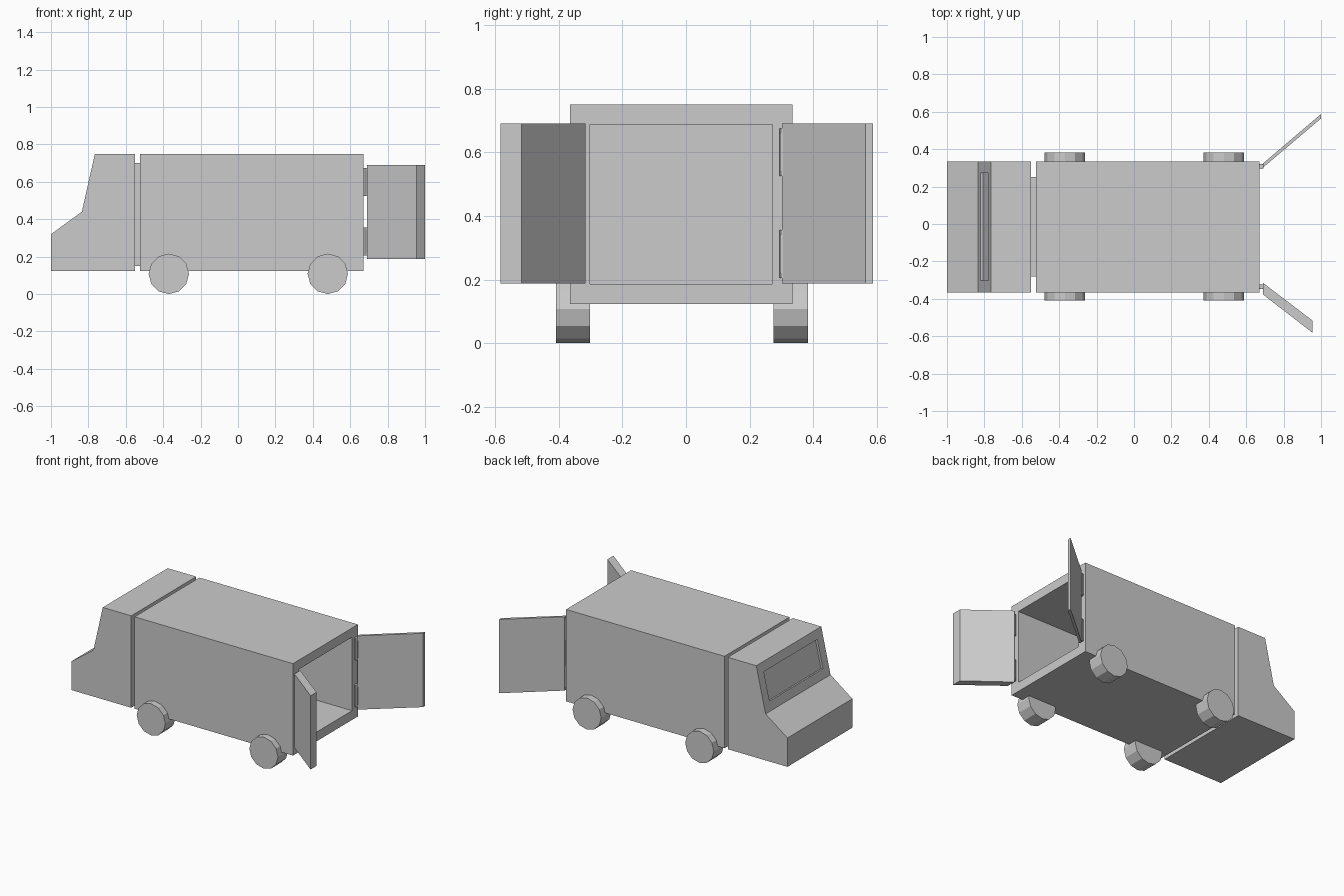
import bpy, bmesh, math
from mathutils import Vector

if "Cube" in bpy.data.objects:
    bpy.data.objects.remove(bpy.data.objects["Cube"])

Y0, Y1 = -0.365, 0.335      # body sides
Z0, Z1 = 0.123, 0.75        # body underside and roof


def finish(bm, name):
    mesh = bpy.data.meshes.new(name)
    bm.to_mesh(mesh)
    bm.free()
    obj = bpy.data.objects.new(name, mesh)
    bpy.context.collection.objects.link(obj)
    return obj


def prism(points, direction):
    """Extrude a closed 3D outline along a vector."""
    bm = bmesh.new()
    face = bm.faces.new([bm.verts.new(p) for p in points])
    ext = bmesh.ops.extrude_face_region(bm, geom=[face])
    verts = [g for g in ext["geom"] if isinstance(g, bmesh.types.BMVert)]
    bmesh.ops.translate(bm, verts=verts, vec=direction)
    bmesh.ops.recalc_face_normals(bm, faces=bm.faces)
    return bm


def box(x0, x1, y0, y1, z0, z1):
    return prism([(x0, y0, z0), (x1, y0, z0), (x1, y1, z0), (x0, y1, z0)], (0, 0, z1 - z0))


def recess(bm, centre, border, depth):
    """Inset the face nearest a point and push it inwards."""
    face = min(bm.faces, key=lambda f: (f.calc_center_median() - Vector(centre)).length)
    bmesh.ops.inset_region(bm, faces=[face], thickness=border, use_even_offset=True)
    normal = face.normal.copy()
    inner = bmesh.ops.extrude_discrete_faces(bm, faces=[face])["faces"][0]
    bmesh.ops.translate(bm, verts=inner.verts, vec=-normal * depth)


def cylinder(name, centre, radius, depth, sides, axis):
    bm = bmesh.new()
    bmesh.ops.create_cone(bm, cap_ends=True, segments=sides, radius1=radius,
                          radius2=radius, depth=depth)
    obj = finish(bm, name)
    obj.location = centre
    if axis == "Y":
        obj.rotation_euler.x = math.pi / 2
    return obj


# Cab with sloped bonnet and recessed windscreen
profile = [(-1, Z0), (-0.55, Z0), (-0.55, Z1), (-0.765, Z1), (-0.835, 0.44), (-1, 0.32)]
cab = prism([(x, Y0, z) for x, z in profile], (0, Y1 - Y0, 0))
recess(cab, (-0.80, (Y0 + Y1) / 2, 0.595), 0.062, 0.015)
finish(cab, "cab")

# Hollow cargo box, open at the rear
cargo = box(-0.525, 0.67, Y0, Y1, Z0, Z1)
recess(cargo, (0.67, (Y0 + Y1) / 2, (Z0 + Z1) / 2), 0.063, 1.13)
finish(cargo, "cargo_box")

# Link between cab and cargo box
finish(box(-0.555, -0.52, -0.28, 0.25, 0.15, 0.70), "cab_link")

# Wheels
for x, end in ((-0.37, "front"), (0.48, "rear")):
    for y, side in ((-0.355, "near"), (0.329, "far")):
        cylinder(f"{end}_{side}_wheel", (x, y, 0.108), 0.108, 0.108, 12, "Y")

# Open rear doors
doors = {
    "near_door": [(0.69, -0.315), (0.955, -0.517), (0.955, -0.582), (0.69, -0.377)],
    "far_door": [(0.69, 0.302), (1.0, 0.564), (1.0, 0.588), (0.69, 0.324)],
}
for name, outline in doors.items():
    finish(prism([(x, y, 0.187) for x, y in outline], (0, 0, 0.503)), name)

# Door hinges: barrel and leaf, two per door
for y, side in ((-0.335, "near"), (0.308, "far")):
    for z, level in ((0.28, "lower"), (0.60, "upper")):
        cylinder(f"{side}_{level}_hinge", (0.68, y, z), 0.014, 0.15, 8, "Z")
        finish(box(0.665, 0.692, y - 0.012, y + 0.012, z - 0.06, z + 0.06),
               f"{side}_{level}_hinge_leaf")
